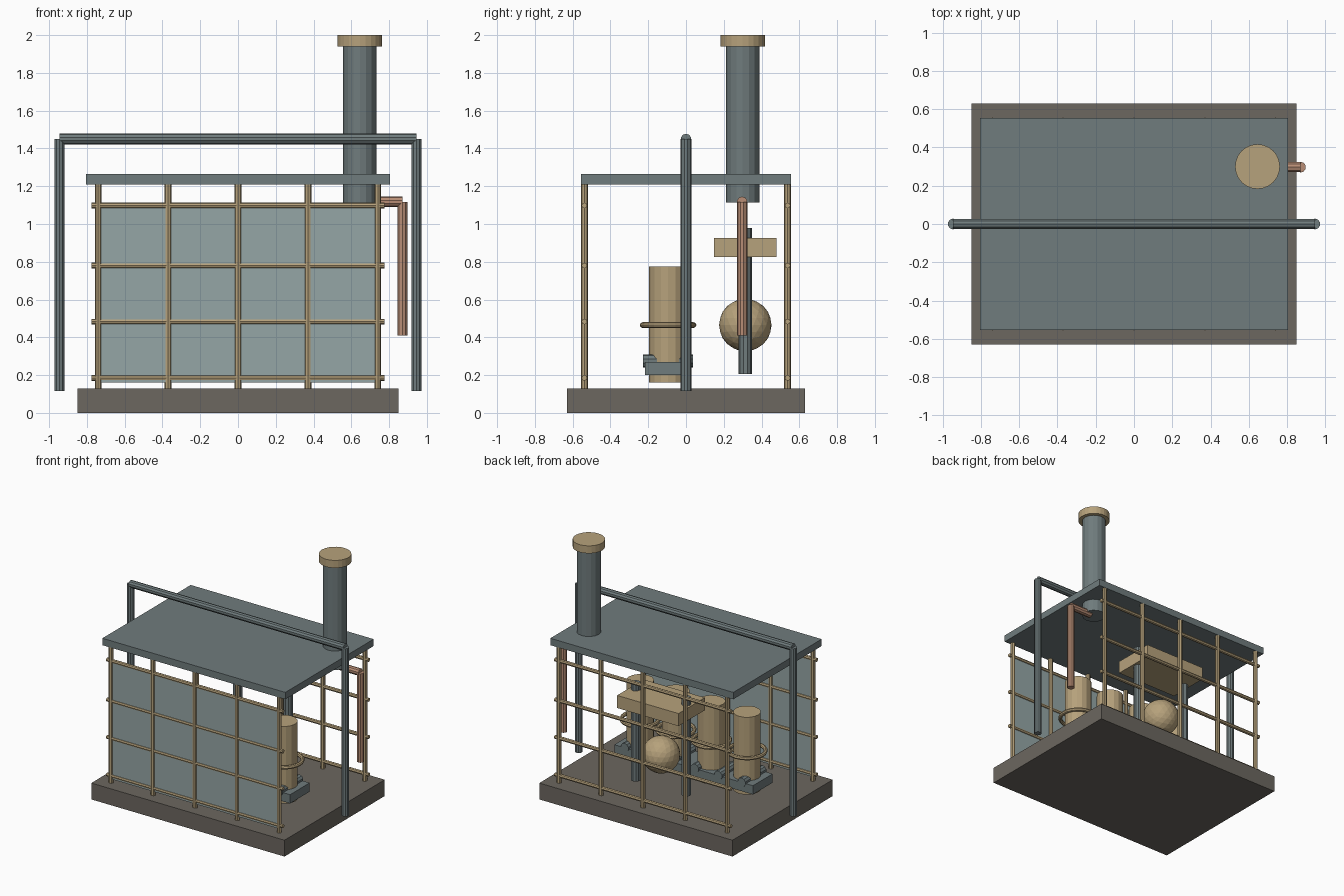
import bpy
from mathutils import Vector

if "Cube" in bpy.data.objects:
    bpy.data.objects.remove(bpy.data.objects["Cube"])


def material(name, rgb):
    m = bpy.data.materials.new(name)
    m.diffuse_color = (*rgb, 1)
    m.use_nodes = True
    m.node_tree.nodes["Principled BSDF"].inputs["Base Color"].default_value = m.diffuse_color
    return m


BRASS = material("brass", (0.47, 0.36, 0.20))
STEEL = material("steel", (0.16, 0.20, 0.205))
GLASS = material("glass", (0.30, 0.38, 0.38))
COPPER = material("copper", (0.48, 0.27, 0.18))
STONE = material("stone", (0.15, 0.135, 0.115))


def finish(name, mat):
    ob = bpy.context.object
    ob.name = name
    ob.data.materials.append(mat)
    return ob


def box(name, lo, hi, mat):
    lo, hi = Vector(lo), Vector(hi)
    bpy.ops.mesh.primitive_cube_add(size=1, location=(lo + hi) / 2)
    bpy.context.object.scale = hi - lo
    return finish(name, mat)


def rod(name, a, b, r, mat, sides=10):
    a, b = Vector(a), Vector(b)
    d = b - a
    bpy.ops.mesh.primitive_cylinder_add(
        vertices=sides, radius=r, depth=d.length, location=(a + b) / 2,
        rotation=d.to_track_quat('Z', 'Y').to_euler())
    return finish(name, mat)


# base slab, roof and front window
box("base", (-0.85, -0.63, 0), (0.85, 0.63, 0.13), STONE)
box("roof", (-0.805, -0.555, 1.21), (0.805, 0.555, 1.265), STEEL)
box("front_glass", (-0.74, -0.545, 0.16), (0.74, -0.533, 1.10), GLASS)

# front and back lattice
for side, y in (("front", -0.538), ("back", 0.538)):
    for i in range(5):
        x = -0.74 + 0.37 * i
        rod(f"{side}_post_{i}", (x, y, 0.13), (x, y, 1.21), 0.018, BRASS, 8)
    for i, z in enumerate((0.185, 0.483, 0.78, 1.098)):
        rod(f"{side}_rail_{i}", (-0.775, y, z), (0.775, y, z), 0.015, BRASS, 8)

# chimney with cap
rod("chimney", (0.645, 0.30, 1.115), (0.645, 0.30, 1.95), 0.088, STEEL, 16)
rod("chimney_cap", (0.645, 0.30, 1.94), (0.645, 0.30, 2.0), 0.117, BRASS, 24)

# overhead pipe gantry
for side, s in (("left", -1), ("right", 1)):
    rod(f"{side}_gantry_leg", (s * 0.945, 0, 0.115), (s * 0.945, 0, 1.45), 0.028, STEEL)
rod("gantry_beam", (-0.945, 0, 1.45), (0.945, 0, 1.45), 0.028, STEEL)

# copper drain pipe
rod("drain_pipe_top", (0.68, 0.297, 1.117), (0.87, 0.297, 1.117), 0.028, COPPER)
rod("drain_pipe_down", (0.87, 0.297, 0.41), (0.87, 0.297, 1.117), 0.028, COPPER)

# row of tanks with hoops on a bed
YT = -0.095
for i in range(4):
    x = -0.47 + 0.3133 * i
    rod(f"tank_{i}", (x, YT, 0.16), (x, YT, 0.775), 0.10, BRASS, 16)
    bpy.ops.mesh.primitive_torus_add(
        location=(x, YT, 0.465), major_segments=24, minor_segments=8,
        major_radius=0.135, minor_radius=0.015)
    finish(f"tank_hoop_{i}", BRASS)
box("tank_bed", (-0.61, -0.217, 0.20), (0.61, 0.03, 0.27), STEEL)
for i in range(6):
    x = -0.515 + 0.206 * i
    rod(f"bed_roller_{i}", (x, -0.227, 0.275), (x, 0.037, 0.275), 0.035, STEEL)

# overhead block on two columns, with round vessel below
box("header_block", (-0.27, 0.148, 0.825), (0.27, 0.48, 0.925), BRASS)
for side, s in (("left", -1), ("right", 1)):
    rod(f"{side}_column", (s * 0.222, 0.314, 0.205), (s * 0.222, 0.314, 0.98), 0.035, STEEL)
bpy.ops.mesh.primitive_ico_sphere_add(subdivisions=3, radius=0.139, location=(0, 0.314, 0.465))
finish("round_vessel", BRASS)
